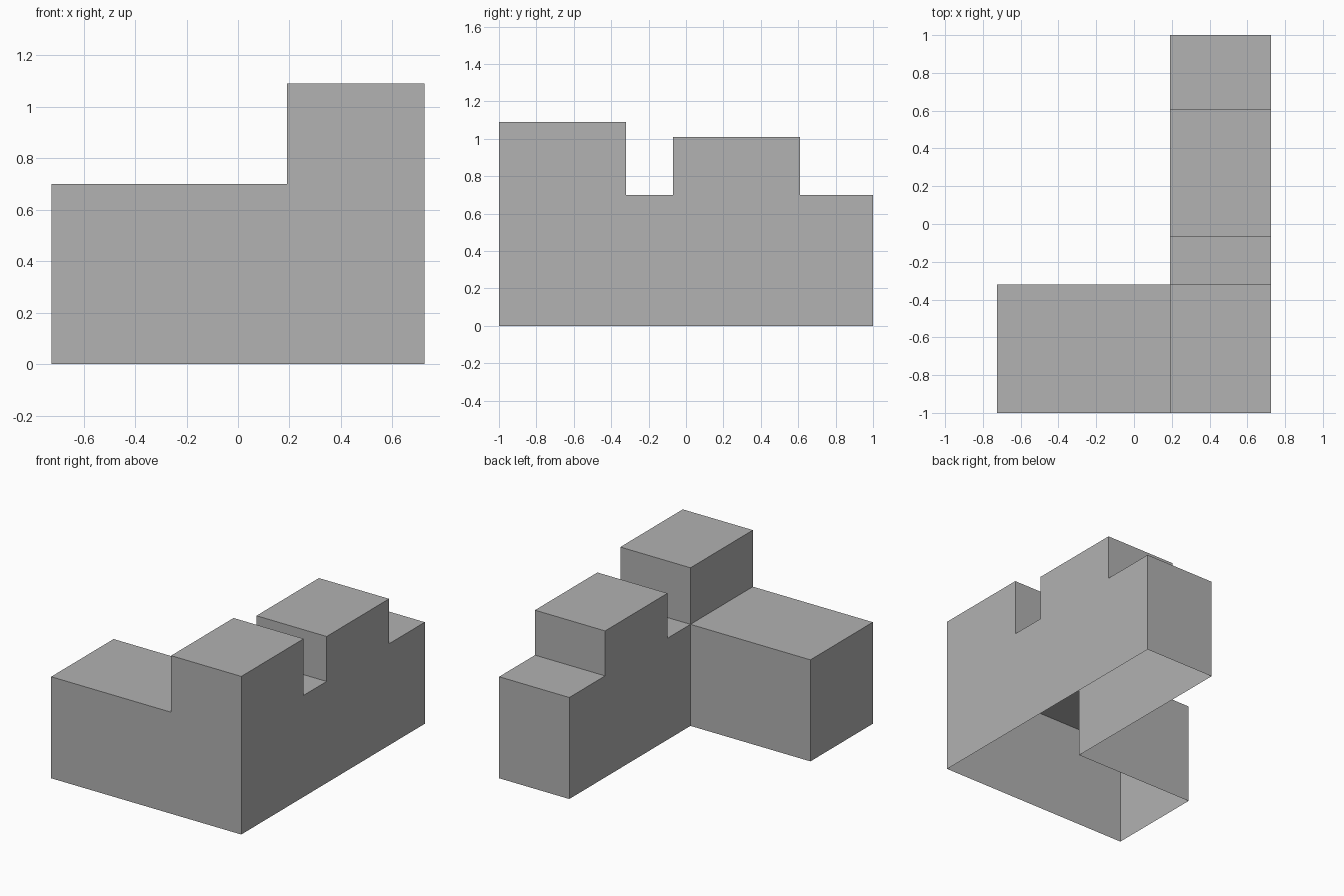
import bpy
import bmesh

cube = bpy.data.objects.get("Cube")
if cube:
    bpy.data.objects.remove(cube, do_unlink=True)

# Main dimensions
LEFT, INNER, RIGHT = -0.725, 0.19, 0.725
FRONT, CORNER, BACK = -1.0, -0.32, 1.0
NOTCH_END, STEP = -0.07, 0.61
LOW, MID, TALL = 0.70, 1.01, 1.09

grey = bpy.data.materials.new("plain_grey")
grey.use_nodes = True
colour = (0.445, 0.445, 0.445, 1.0)
grey.diffuse_color = colour
grey.node_tree.nodes["Principled BSDF"].inputs["Base Color"].default_value = colour

bm = bmesh.new()


def face(points):
    bm.faces.new([bm.verts.new(p) for p in points])


def cap(x, outline):
    face([(x, y, z) for y, z in outline])


def sweep(x0, x1, outline):
    """Extrude an open side outline along x, leaving the underside open."""
    for (ya, za), (yb, zb) in zip(outline, outline[1:]):
        face([(x0, ya, za), (x1, ya, za), (x1, yb, zb), (x0, yb, zb)])


# Side outlines, from the front foot over the top to the back foot
front_block = [(FRONT, LOW), (FRONT, TALL), (CORNER, TALL), (CORNER, LOW)]
rear_steps = [(CORNER, LOW), (NOTCH_END, LOW), (NOTCH_END, MID),
              (STEP, MID), (STEP, LOW), (BACK, LOW), (BACK, 0)]
beam = [(FRONT, 0)] + front_block + rear_steps[1:]
arm = [(FRONT, 0), (FRONT, LOW), (CORNER, LOW), (CORNER, 0)]

# Long stepped beam, with its inner side open into the arm
sweep(INNER, RIGHT, beam)
cap(RIGHT, beam[::-1])
cap(INNER, front_block)
cap(INNER, rear_steps + [(CORNER, 0)])

# Low side arm
sweep(LEFT, INNER, arm)
cap(LEFT, arm)

# Join the parts into one clean shell
bmesh.ops.remove_doubles(bm, verts=bm.verts[:], dist=0.0001)
bmesh.ops.dissolve_limit(bm, angle_limit=0.01, verts=bm.verts[:], edges=bm.edges[:])

mesh = bpy.data.meshes.new("stepped_corner_shell")
bm.to_mesh(mesh)
bm.free()
mesh.materials.append(grey)
shell = bpy.data.objects.new("stepped_corner_shell", mesh)
bpy.context.collection.objects.link(shell)
